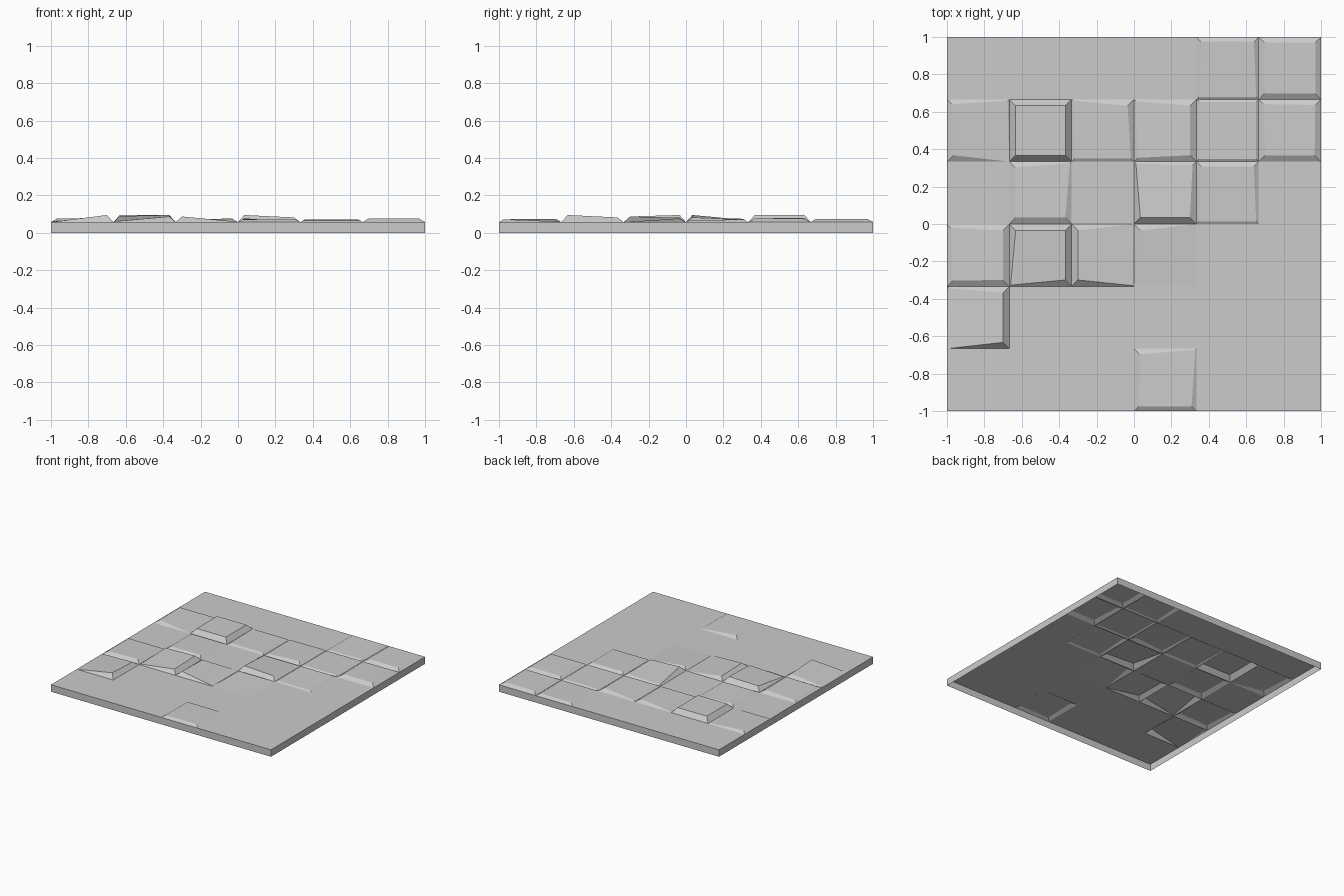
import bpy, bmesh

if "Cube" in bpy.data.objects:
    bpy.data.objects.remove(bpy.data.objects["Cube"])

BASE = 0.057      # height of the side walls and the flat tiles
N = 6             # tiles per side
CELL = 2 / N

# raised tiles: (column, row) -> corner lift in thousandths,
# order front-left, front-right, back-right, back-left
LIFT = {
    (3, 0): (15, 15, 3, 18),
    (0, 1): (0, 38, 25, 6),
    (0, 2): (18, 24, 20, 12), (1, 2): (4, 30, 38, 32),
    (2, 2): (30, 2, 0, 24), (3, 2): (0, 0, 0, 20),
    (1, 3): (20, 20, 5, 18), (3, 3): (38, 25, 12, 6), (4, 3): (8, 8, 15, 15),
    (0, 4): (20, 0, 5, 15), (1, 4): (38, 38, 38, 38), (2, 4): (10, 10, 20, 4),
    (3, 4): (12, 20, 22, 6), (4, 4): (8, 8, 8, 8), (5, 4): (20, 20, 18, 15),
    (4, 5): (8, 8, 15, 15), (5, 5): (18, 18, 18, 18),
}
SIGNS = ((-1, -1), (1, -1), (1, 1), (-1, 1))


def add_face(bm, points):
    bm.faces.new([bm.verts.new(p) for p in points])


def add_tile(bm, col, row):
    cx, cy = -1 + (col + 0.5) * CELL, -1 + (row + 0.5) * CELL
    half = CELL / 2
    outer = [(cx + sx * half, cy + sy * half, BASE) for sx, sy in SIGNS]
    lift = LIFT.get((col, row))
    if lift is None:
        add_face(bm, outer)
        return
    inner = []
    for (sx, sy), mm in zip(SIGNS, lift):
        h = mm / 1000
        r = half - min(0.034, 1.7 * h)
        inner.append((cx + sx * r, cy + sy * r, BASE + h))
    add_face(bm, inner)
    # sloping borders of the tile
    for i in range(4):
        j = (i + 1) % 4
        add_face(bm, (outer[i], outer[j], inner[j], inner[i]))


bm = bmesh.new()
for row in range(N):
    for col in range(N):
        add_tile(bm, col, row)

# outer walls, open underneath
for i in range(4):
    a, b = SIGNS[i], SIGNS[(i + 1) % 4]
    for k in range(N):
        p, q = [(a[0] + (b[0] - a[0]) * t / N, a[1] + (b[1] - a[1]) * t / N)
                for t in (k, k + 1)]
        add_face(bm, ((*p, 0), (*q, 0), (*q, BASE), (*p, BASE)))

bmesh.ops.remove_doubles(bm, verts=bm.verts[:], dist=0.0005)
mesh = bpy.data.meshes.new("tiled_floor_panel")
bm.to_mesh(mesh)
bm.free()
panel = bpy.data.objects.new("tiled_floor_panel", mesh)
bpy.context.collection.objects.link(panel)
